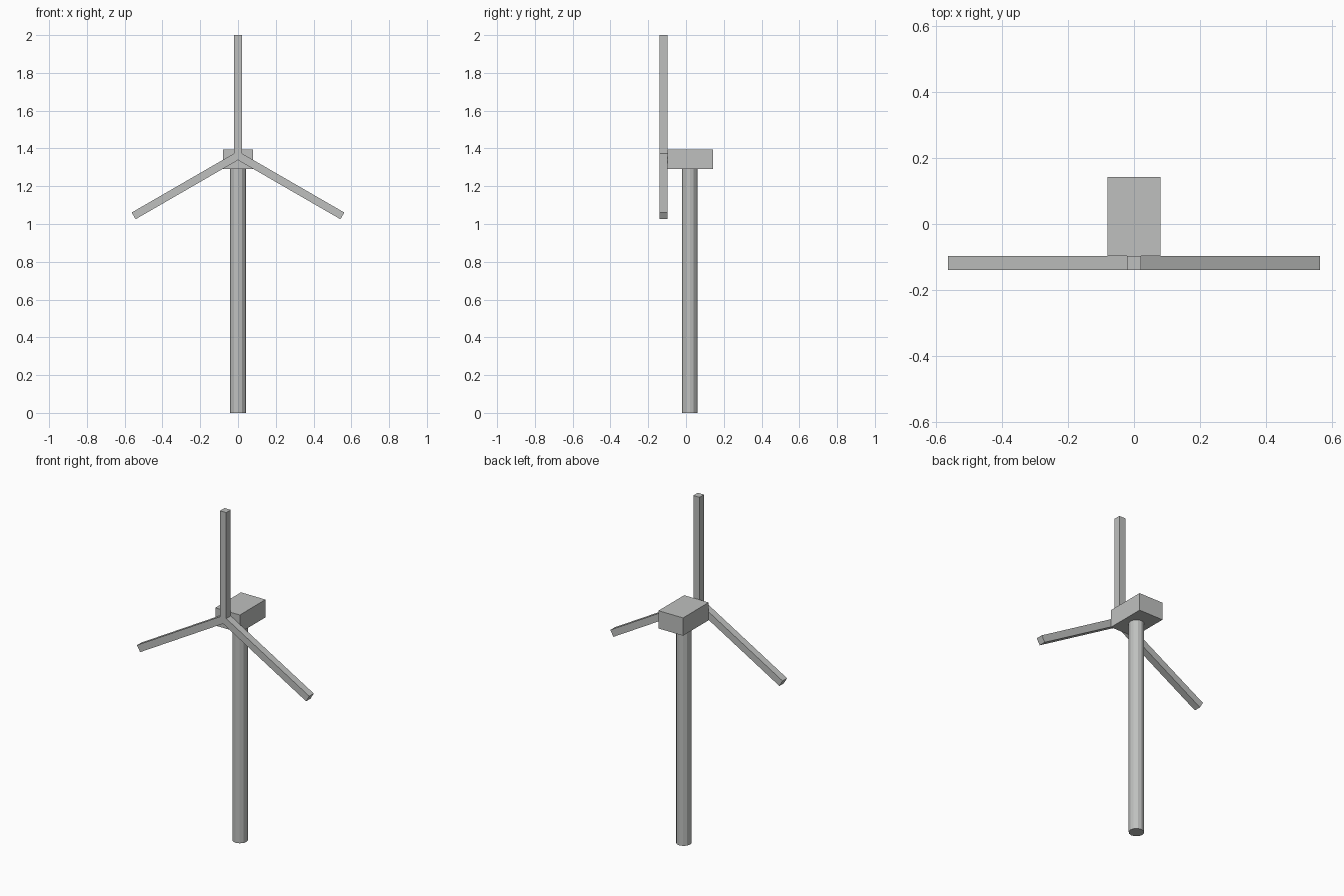
import bpy, bmesh, math
from mathutils import Matrix

if "Cube" in bpy.data.objects:
    bpy.data.objects.remove(bpy.data.objects["Cube"])


def material(name, rgb):
    m = bpy.data.materials.new(name)
    m.diffuse_color = (*rgb, 1)
    m.use_nodes = True
    m.node_tree.nodes["Principled BSDF"].inputs["Base Color"].default_value = m.diffuse_color
    return m


GREY = material("light grey", (0.52, 0.53, 0.52))


def finish(name, bm):
    bmesh.ops.recalc_face_normals(bm, faces=bm.faces)
    mesh = bpy.data.meshes.new(name)
    bm.to_mesh(mesh)
    bm.free()
    mesh.materials.append(GREY)
    ob = bpy.data.objects.new(name, mesh)
    bpy.context.collection.objects.link(ob)
    return ob


# Tower: faceted column
bm = bmesh.new()
bmesh.ops.create_cone(bm, cap_ends=True, segments=12, radius1=0.042, radius2=0.042,
                      depth=1.29, matrix=Matrix.Translation((0, 0.02, 0.645)))
finish("tower", bm)

# Nacelle: box on top of the tower
bm = bmesh.new()
bmesh.ops.create_cube(bm, size=1, matrix=Matrix.Translation((0, 0.0225, 1.3425))
                      @ Matrix.Diagonal((0.16, 0.239, 0.105, 1)))
finish("nacelle", bm)

# Rotor: three-armed outline extruded to the blade depth
HUB_Z, LENGTH, HALF = 1.362, 0.638, 0.0205
outline = []
for i in range(3):
    a = math.radians(120 * i)
    for u, v in ((-HALF, LENGTH), (HALF, LENGTH), (HALF, HALF * math.tan(math.pi / 6))):
        outline.append((u * math.cos(a) + v * math.sin(a),
                        HUB_Z - u * math.sin(a) + v * math.cos(a)))
bm = bmesh.new()
face = bm.faces.new([bm.verts.new((x, -0.139, z)) for x, z in outline])
ext = bmesh.ops.extrude_face_region(bm, geom=[face])
bmesh.ops.translate(bm, vec=(0, 0.042, 0),
                    verts=[g for g in ext["geom"] if isinstance(g, bmesh.types.BMVert)])
finish("rotor_blades", bm)
